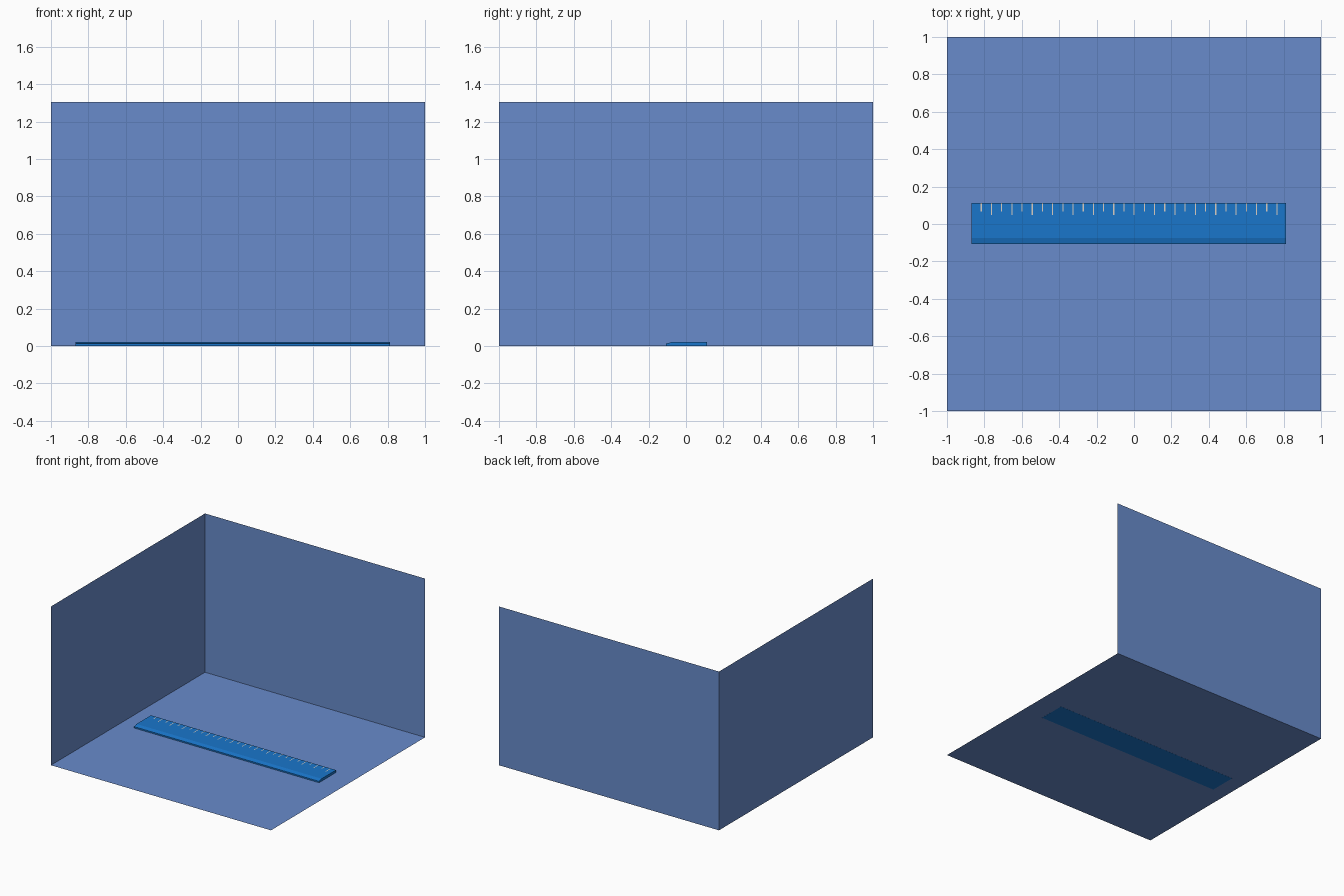
import bpy

if "Cube" in bpy.data.objects:
    bpy.data.objects.remove(bpy.data.objects["Cube"])


def material(name, color):
    m = bpy.data.materials.new(name)
    m.diffuse_color = (*color, 1)
    m.use_nodes = True
    m.node_tree.nodes["Principled BSDF"].inputs["Base Color"].default_value = m.diffuse_color
    return m


def mesh_object(name, verts, faces, mat):
    me = bpy.data.meshes.new(name)
    me.from_pydata(verts, [], faces)
    me.materials.append(mat)
    ob = bpy.data.objects.new(name, me)
    bpy.context.collection.objects.link(ob)
    return ob


wall_blue = material("wall_blue", (0.14, 0.26, 0.60))
ruler_blue = material("ruler_blue", (0.01, 0.18, 0.60))
mark_pale = material("mark_pale", (0.70, 0.62, 0.55))

# Room corner: floor, left wall and back wall as single sheets
H, F = 1.305, 0.0006
corners = [(-1, -1, F), (1, -1, F), (1, 1, F), (-1, 1, F),
           (-1, -1, H), (-1, 1, H), (1, 1, H)]
mesh_object("room_corner", corners,
            [(0, 1, 2, 3), (0, 3, 5, 4), (3, 2, 6, 5)], wall_blue)

# Ruler body: side profile (y, z) with a sloped front edge, swept along x
X0, X1, TOP = -0.87, 0.812, 0.021
profile = [(-0.108, 0), (0.112, 0), (0.112, TOP), (-0.075, TOP), (-0.108, 0.012)]
n = len(profile)
verts = [(x, y, z) for x in (X0, X1) for y, z in profile]
faces = [(i, i + n, (i + 1) % n + n, (i + 1) % n) for i in range(n)]
faces += [tuple(range(n)), tuple(reversed(range(n, 2 * n)))]
body = mesh_object("ruler_body", verts, faces, ruler_blue)
body.data.flip_normals()

# Graduation marks: long on whole units, short on halves
verts, faces = [], []
for k in range(1, 31):
    x = -0.871 + k * 0.0545
    whole = k % 2 == 0
    y0, w, z = (0.047 if whole else 0.067), 0.003, TOP + 0.0005
    b = len(verts)
    verts += [(x - w, y0, z), (x + w, y0, z), (x + w, 0.111, z), (x - w, 0.111, z)]
    faces.append((b, b + 1, b + 2, b + 3))
mesh_object("graduation_marks", verts, faces, mark_pale)
